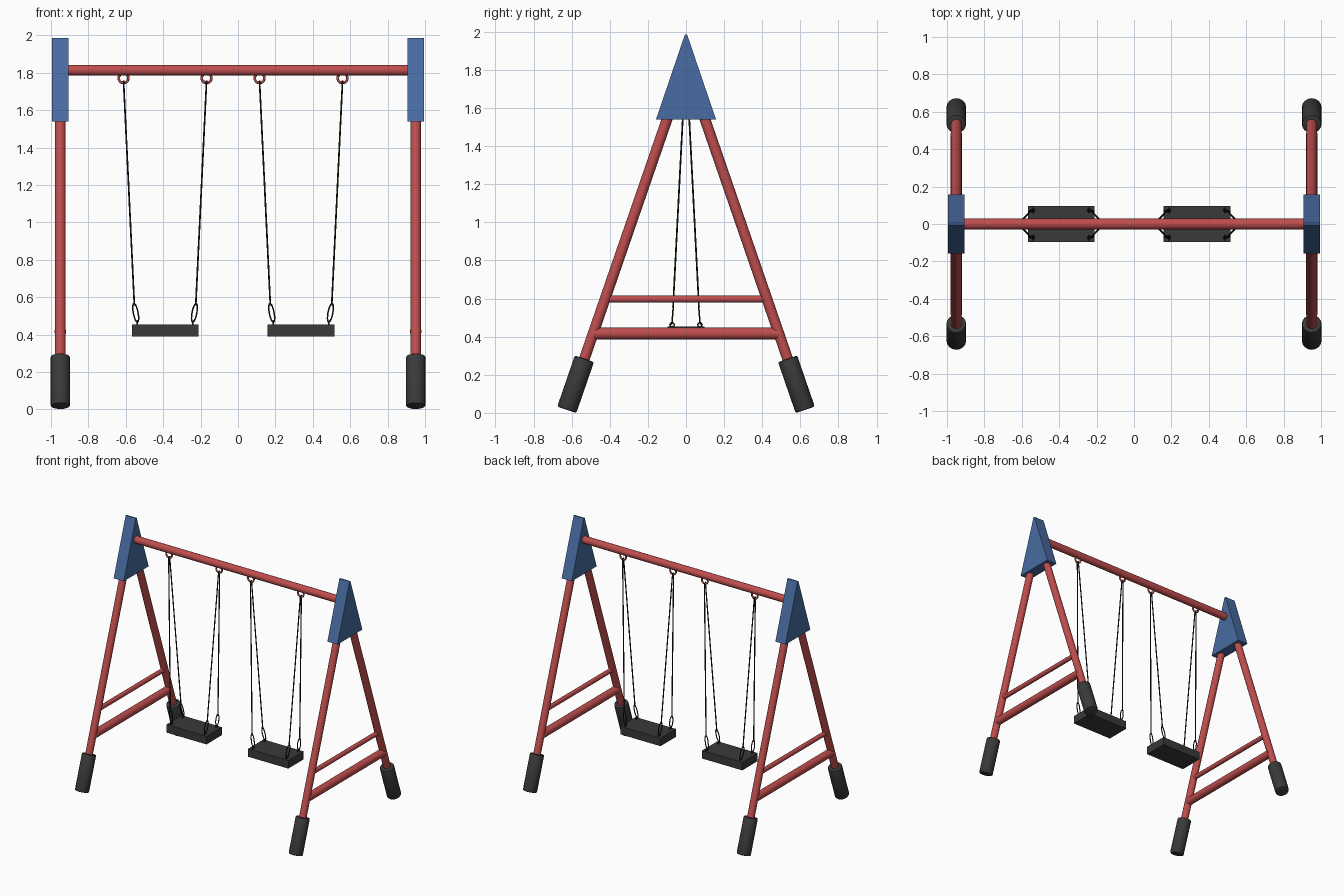
import bpy, bmesh, math
from mathutils import Vector, Matrix

if "Cube" in bpy.data.objects:
    bpy.data.objects.remove(bpy.data.objects["Cube"])


def material(name, rgb):
    m = bpy.data.materials.new(name)
    m.diffuse_color = (*rgb, 1)
    m.use_nodes = True
    m.node_tree.nodes["Principled BSDF"].inputs["Base Color"].default_value = m.diffuse_color
    return m


RED = material("red paint", (0.52, 0.075, 0.075))
BLUE = material("blue plastic", (0.065, 0.15, 0.36))
DARK = material("dark rubber", (0.04, 0.042, 0.04))
BLACK = material("black rope", (0.015, 0.015, 0.015))


def finish(name, bm, mat, angle=40):
    bmesh.ops.recalc_face_normals(bm, faces=bm.faces)
    me = bpy.data.meshes.new(name)
    bm.to_mesh(me)
    bm.free()
    me.materials.append(mat)
    ob = bpy.data.objects.new(name, me)
    bpy.context.collection.objects.link(ob)
    bpy.ops.object.select_all(action='DESELECT')
    ob.select_set(True)
    bpy.context.view_layer.objects.active = ob
    if angle:
        bpy.ops.object.shade_smooth_by_angle(angle=math.radians(angle))
    return ob


def rod(name, a, b, r, mat, sides=20, bevel=0):
    """Cylinder from point a to point b."""
    a, b = Vector(a), Vector(b)
    d = b - a
    bm = bmesh.new()
    bmesh.ops.create_cone(bm, cap_ends=True, segments=sides, radius1=r, radius2=r,
                          depth=d.length)
    if bevel:
        rims = [e for e in bm.edges if abs(e.verts[0].co.z - e.verts[1].co.z) < 1e-5]
        bmesh.ops.bevel(bm, geom=rims, offset=bevel, segments=2, affect='EDGES', profile=0.5)
    rot = d.to_track_quat('Z', 'Y').to_matrix().to_4x4()
    bm.transform(Matrix.Translation((a + b) / 2) @ rot)
    return finish(name, bm, mat)


def ring(name, centre, u, v, minor, mat, n=20, m=8):
    """Closed loop centre + u*cos + v*sin with a round section."""
    c, u, v = Vector(centre), Vector(u), Vector(v)
    normal = u.cross(v).normalized()
    bm = bmesh.new()
    rows = []
    for i in range(n):
        t = 2 * math.pi * i / n
        p = c + u * math.cos(t) + v * math.sin(t)
        out = (v * math.sin(t) / v.length ** 2 + u * math.cos(t) / u.length ** 2).normalized()
        rows.append([bm.verts.new(p + minor * (out * math.cos(s) + normal * math.sin(s)))
                     for s in (2 * math.pi * j / m for j in range(m))])
    for i in range(n):
        for j in range(m):
            k, l = (i + 1) % n, (j + 1) % m
            bm.faces.new((rows[i][j], rows[k][j], rows[k][l], rows[i][l]))
    return finish(name, bm, mat, 60)


def leg_y(z):
    return 0.631 - 0.345 * z


# top beam
rod("top_beam", (-0.95, 0, 1.813), (0.95, 0, 1.813), 0.029, RED)

for sx, side in ((-1, "left"), (1, "right")):
    x = sx * 0.95
    # legs and rubber feet
    for sy, end in ((-1, "front"), (1, "back")):
        rod(f"{side}_{end}_leg", (x, sy * leg_y(0.15), 0.15),
            (x, sy * leg_y(1.74), 1.74), 0.028, RED)
        rod(f"{side}_{end}_foot", (x, sy * leg_y(0.016), 0.016),
            (x, sy * leg_y(0.284), 0.284), 0.053, DARK, 16, 0.009)
    # cross bars
    for label, z, r in (("lower", 0.416, 0.031), ("upper", 0.597, 0.018)):
        rod(f"{side}_{label}_crossbar", (x, -leg_y(z), z), (x, leg_y(z), z), r, RED)
    # triangular cap
    bm = bmesh.new()
    ends = [[bm.verts.new((x + dx, y, z)) for y, z in
             ((-0.158, 1.538), (0.158, 1.538), (0.006, 1.985), (-0.006, 1.985))]
            for dx in (-0.045, 0.045)]
    for e in ends:
        bm.faces.new(e)
    for i in range(4):
        j = (i + 1) % 4
        bm.faces.new((ends[0][i], ends[0][j], ends[1][j], ends[1][i]))
    finish(f"{side}_cap", bm, BLUE, 0)

for cx, side in ((-0.39, "left"), (0.337, "right")):
    # seat board
    bm = bmesh.new()
    bmesh.ops.create_cube(bm, size=1, matrix=Matrix.Translation((cx, 0, 0.422))
                          @ Matrix.Diagonal((0.356, 0.194, 0.065, 1)))
    finish(f"{side}_seat", bm, DARK, 0)
    for sx in (-1, 1):
        tag = f"{side}_seat_{'left' if sx < 0 else 'right'}"
        # hanging ring under the beam
        top = cx + sx * 0.222
        ring(f"{tag}_beam_ring", (top, 0, 1.771), (0.026, 0, 0), (0, 0, 0.026), 0.007, RED)
        for sy, end in ((-1, "front"), (1, "back")):
            # rope, clip and seat eye
            rod(f"{tag}_{end}_rope", (top, sy * 0.006, 1.757),
                (cx + sx * 0.164, sy * 0.068, 0.555), 0.0045, BLACK, 8)
            ring(f"{tag}_{end}_clip", (cx + sx * 0.157, sy * 0.07, 0.516),
                 (0.013, 0, 0), (sx * 0.009, -sy * 0.004, 0.05), 0.004, BLACK)
            ring(f"{tag}_{end}_eye", (cx + sx * 0.149, sy * 0.073, 0.462),
                 (0, 0.011, 0), (0, 0, 0.011), 0.004, BLACK, 14)
